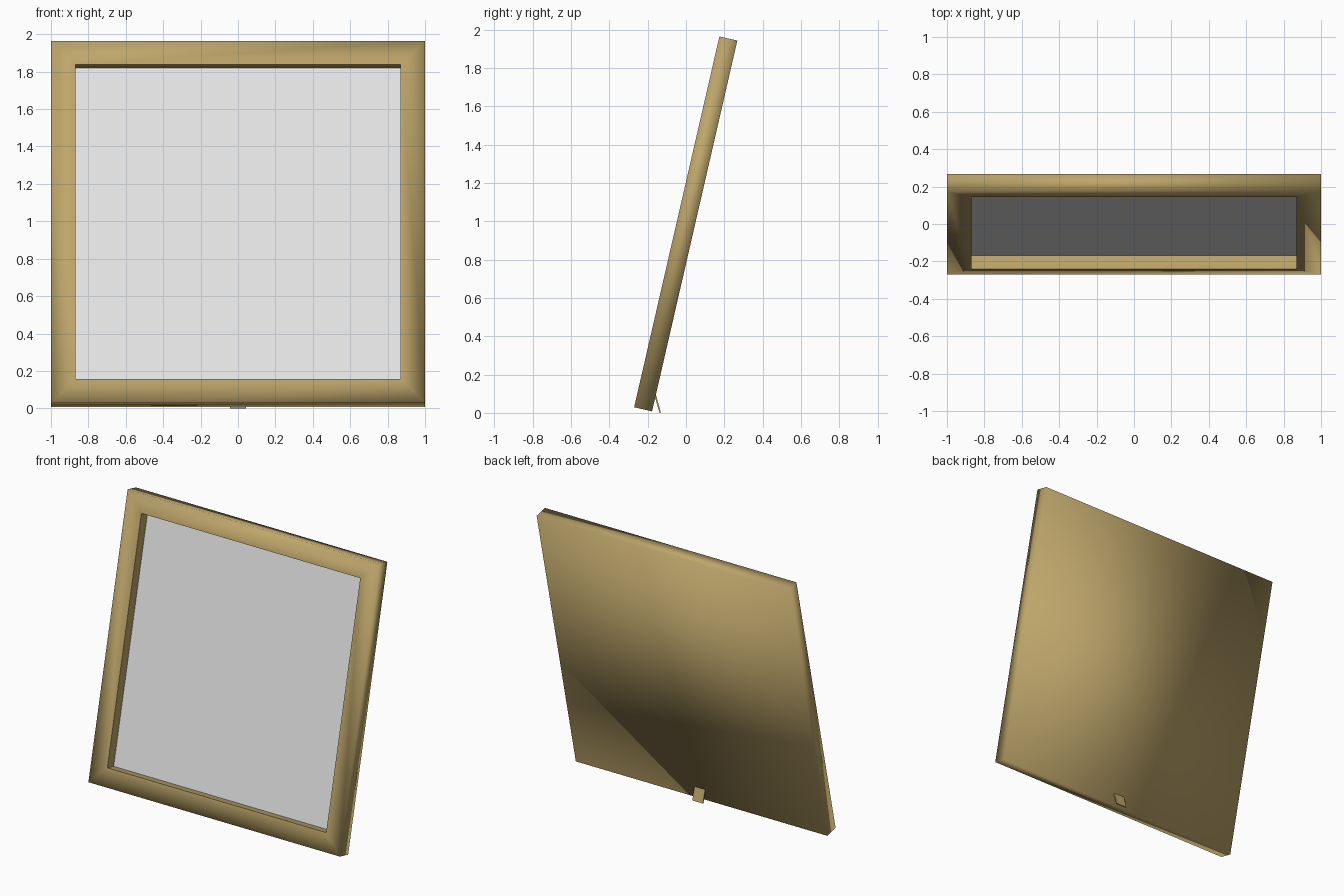
import bpy, bmesh, math
from mathutils import Matrix

if "Cube" in bpy.data.objects:
    bpy.data.objects.remove(bpy.data.objects["Cube"])

# Overall sizes in the upright frame, before leaning it back
W, H, D = 2.0, 1.985, 0.096        # width, height, depth
BORDER, RECESS = 0.13, 0.074       # moulding width, depth of the picture
LEAN = math.radians(12.95)
PLACE = Matrix.Translation((0, -0.177, 0.008)) @ Matrix.Rotation(-LEAN, 4, 'X')


def material(name, colour):
    mat = bpy.data.materials.new(name)
    mat.diffuse_color = (*colour, 1)
    mat.use_nodes = True
    mat.node_tree.nodes["Principled BSDF"].inputs["Base Color"].default_value = mat.diffuse_color
    return mat


def add_object(name, bm, mat):
    mesh = bpy.data.meshes.new(name)
    bm.to_mesh(mesh)
    bm.free()
    mesh.materials.append(mat)
    obj = bpy.data.objects.new(name, mesh)
    bpy.context.collection.objects.link(obj)
    return obj


def rectangle(bm, inset, y):
    half = W / 2 - inset
    return [bm.verts.new((x, y, z)) for x, z in (
        (-half, inset), (half, inset), (half, H - inset), (-half, H - inset))]


wood = material("warm wood", (0.51, 0.376, 0.145))
grey = material("pale grey", (0.80, 0.80, 0.80))

# Frame: back board, outer edge, front moulding and recess walls
bm = bmesh.new()
loops = [rectangle(bm, 0, 0), rectangle(bm, 0, -D),
         rectangle(bm, BORDER, -D), rectangle(bm, BORDER, -D + RECESS)]
bm.faces.new(loops[0])
for a, b in zip(loops, loops[1:]):
    for i in range(4):
        j = (i + 1) % 4
        bm.faces.new((a[i], a[j], b[j], b[i]))
bmesh.ops.recalc_face_normals(bm, faces=bm.faces)
if next(f for f in bm.faces if all(abs(v.co.y) < 1e-6 for v in f.verts)).normal.y < 0:
    bmesh.ops.reverse_faces(bm, faces=bm.faces)
# Soft outer edges, crisp recess edges
inner = set(loops[2] + loops[3])
for f in bm.faces:
    f.smooth = True
for e in bm.edges:
    wall = all(v in inner for v in e.verts)
    e.smooth = not wall
frame = add_object("frame", bm, wood)
frame.matrix_world = PLACE

# Picture panel at the bottom of the recess
bm = bmesh.new()
bm.faces.new(rectangle(bm, BORDER, -D + RECESS))
panel = add_object("picture_panel", bm, grey)
panel.matrix_world = PLACE

# Small folding stand at the bottom of the back
bm = bmesh.new()
profile = [(-0.164, 0.088), (-0.156, 0.092), (-0.131, 0.001), (-0.138, 0.0)]
face = bm.faces.new([bm.verts.new((-0.042, y, z)) for y, z in profile])
ext = bmesh.ops.extrude_face_region(bm, geom=[face])["geom"]
bmesh.ops.translate(bm, vec=(0.084, 0, 0),
                    verts=[v for v in ext if isinstance(v, bmesh.types.BMVert)])
bmesh.ops.recalc_face_normals(bm, faces=bm.faces)
add_object("stand_tab", bm, wood)
